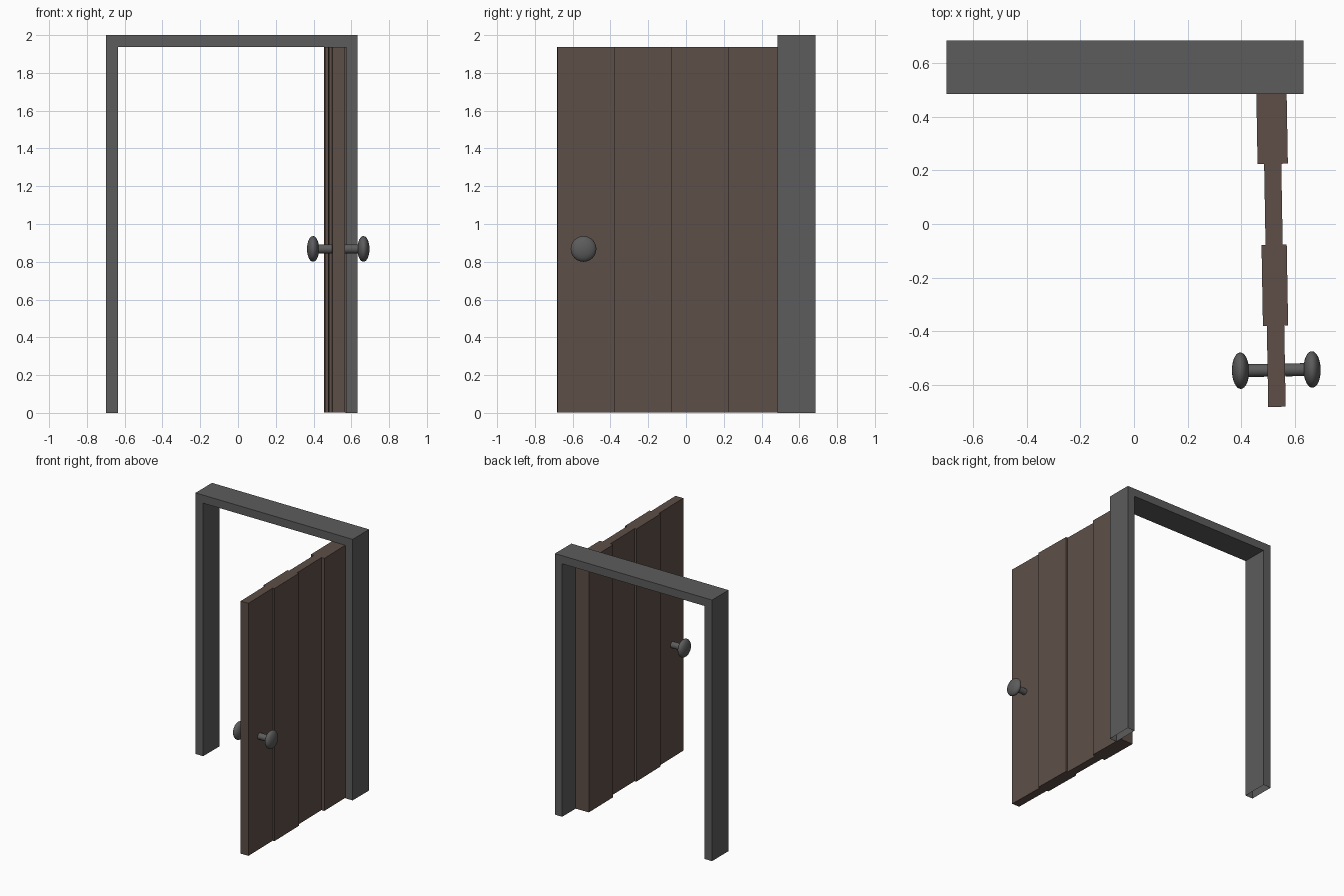
import bpy, bmesh, math
from mathutils import Matrix, Vector

if "Cube" in bpy.data.objects:
    bpy.data.objects.remove(bpy.data.objects["Cube"])


def material(name, rgb):
    m = bpy.data.materials.new(name)
    m.diffuse_color = (*rgb, 1)
    m.use_nodes = True
    m.node_tree.nodes["Principled BSDF"].inputs["Base Color"].default_value = m.diffuse_color
    return m


WOOD = material("brown_wood", (0.112, 0.078, 0.063))
METAL = material("dark_grey", (0.107, 0.107, 0.107))


def add_object(name, bm, mat, matrix=Matrix()):
    bmesh.ops.recalc_face_normals(bm, faces=bm.faces)
    mesh = bpy.data.meshes.new(name)
    bm.to_mesh(mesh)
    bm.free()
    mesh.materials.append(mat)
    ob = bpy.data.objects.new(name, mesh)
    ob.matrix_world = matrix
    bpy.context.collection.objects.link(ob)
    return ob


# Door frame: U-shaped profile extruded in depth, open under the legs
outline = [(-0.70, 0), (-0.70, 2), (0.632, 2), (0.632, 0),
           (0.57, 0), (0.57, 1.938), (-0.635, 1.938), (-0.635, 0)]
bm = bmesh.new()
face = bm.faces.new([bm.verts.new((x, 0.485, z)) for x, z in outline])
ext = bmesh.ops.extrude_face_region(bm, geom=[face], use_keep_orig=True)
bmesh.ops.translate(bm, vec=(0, 0.2, 0),
                    verts=[v for v in ext["geom"] if isinstance(v, bmesh.types.BMVert)])
bmesh.ops.recalc_face_normals(bm, faces=bm.faces)
bottoms = [f for f in bm.faces if all(v.co.z < 0.001 for v in f.verts)]
bmesh.ops.delete(bm, geom=bottoms, context="FACES_ONLY")
add_object("door_frame", bm, METAL)

# Open door leaf swings about its hinge edge, one degree off square
HINGE = Matrix.Translation((0.512, 0.526, 0)) @ Matrix.Rotation(math.radians(1), 4, "Z")

# Planks of differing thickness, side by side from the hinge
PLANK_W, Z0, Z1 = 0.302, 0.003, 1.938
for i, thick in enumerate((0.113, 0.064, 0.094, 0.065)):
    bm = bmesh.new()
    bmesh.ops.create_cube(bm, size=1)
    bmesh.ops.scale(bm, vec=(thick, PLANK_W, Z1 - Z0), verts=bm.verts)
    bmesh.ops.translate(bm, vec=(0, -PLANK_W * (i + 0.5), (Z0 + Z1) / 2), verts=bm.verts)
    add_object(f"door_plank_{i + 1}", bm, WOOD, HINGE)

# Knobs: a flattened ball on a round shaft, one on each side
for side, label in ((-1, "inner"), (1, "outer")):
    spot = HINGE @ Matrix.Translation((0, -1.071, 0.868))
    bm = bmesh.new()
    bmesh.ops.create_uvsphere(bm, u_segments=32, v_segments=16, radius=0.068)
    bmesh.ops.scale(bm, vec=(1, 1, 0.032 / 0.068), verts=bm.verts)
    turn = Matrix.Rotation(math.pi / 2, 4, "Y")
    bmesh.ops.transform(bm, matrix=Matrix.Translation((side * 0.1335, 0, 0)) @ turn, verts=bm.verts)
    knob = add_object(f"{label}_knob", bm, METAL, spot)

    bm = bmesh.new()
    bmesh.ops.create_cone(bm, cap_ends=True, segments=32, radius1=0.024, radius2=0.024, depth=0.087)
    bmesh.ops.transform(bm, matrix=Matrix.Translation((side * 0.0765, 0, 0)) @ turn, verts=bm.verts)
    shaft = add_object(f"{label}_knob_shaft", bm, METAL, spot)

    for ob in (knob, shaft):
        bpy.ops.object.select_all(action="DESELECT")
        bpy.context.view_layer.objects.active = ob
        ob.select_set(True)
        bpy.ops.object.shade_smooth_by_angle()
